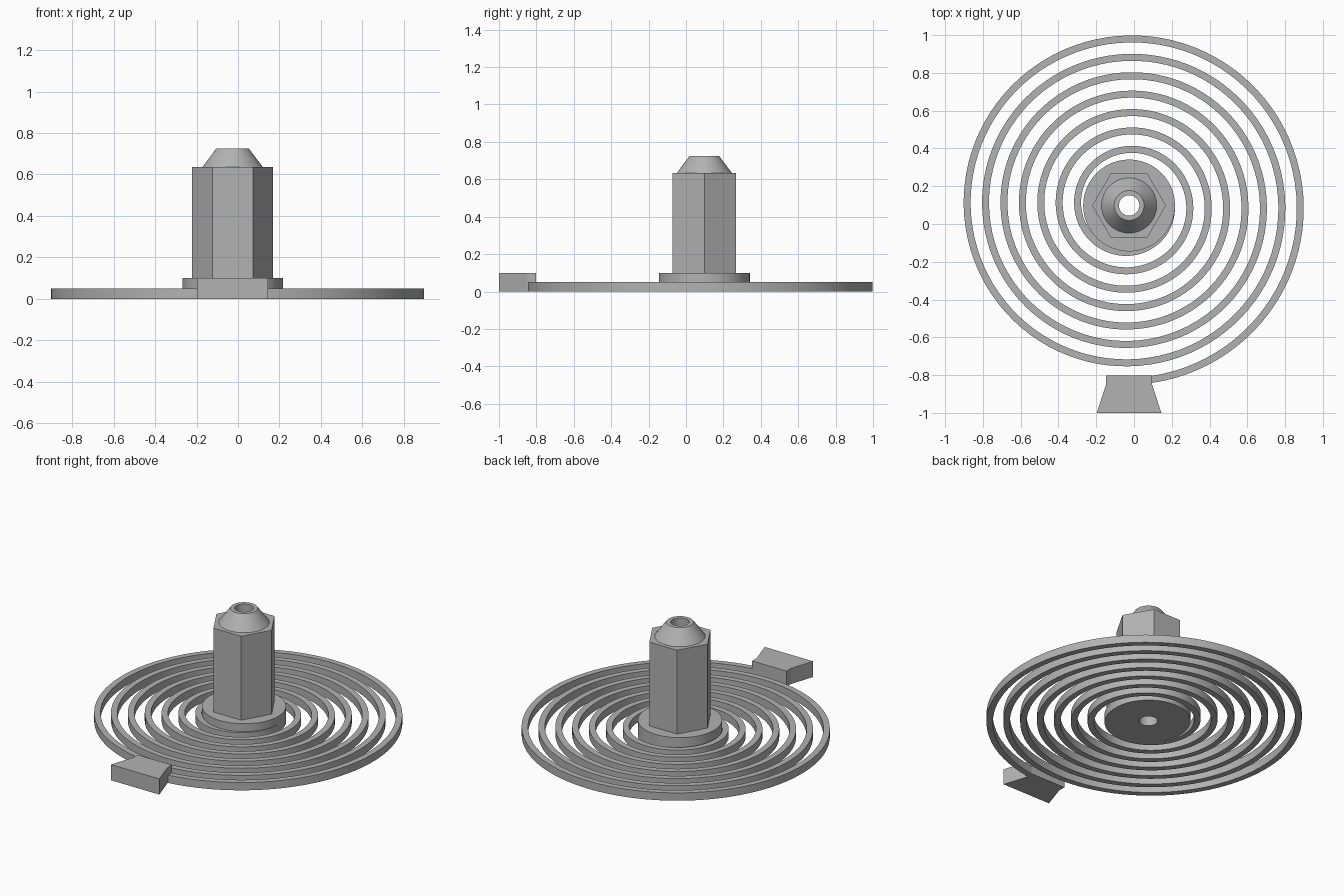
import bpy, bmesh
from math import sin, cos, pi, radians

cube = bpy.data.objects.get("Cube")
if cube:
    bpy.data.objects.remove(cube, do_unlink=True)

grey = bpy.data.materials.new("plain grey")
grey.use_nodes = True
colour = (0.45, 0.45, 0.45, 1)
grey.diffuse_color = colour
grey.node_tree.nodes["Principled BSDF"].inputs["Base Color"].default_value = colour

CX, CY = -0.026, 0.098   # axis shared by the spiral and the column
BORE = 0.054


def add_object(name, bm, smooth=False):
    bmesh.ops.recalc_face_normals(bm, faces=bm.faces[:])
    mesh = bpy.data.meshes.new(name)
    bm.to_mesh(mesh)
    bm.free()
    mesh.materials.append(grey)
    ob = bpy.data.objects.new(name, mesh)
    ob.location = (CX, CY, 0)
    bpy.context.collection.objects.link(ob)
    if smooth:
        bpy.ops.object.select_all(action='DESELECT')
        ob.select_set(True)
        bpy.context.view_layer.objects.active = ob
        bpy.ops.object.shade_smooth_by_angle(angle=radians(30))
    return ob


def bridge(bm, a, b):
    for i in range(len(a)):
        j = (i + 1) % len(a)
        bm.faces.new((a[i], a[j], b[j], b[i]))


def lathe(name, profile, sides, smooth):
    """Turn a closed (radius, z) profile around the axis."""
    bm = bmesh.new()
    rings = []
    for k in range(sides):
        t = 2 * pi * k / sides
        rings.append([bm.verts.new((r * cos(t), r * sin(t), z)) for r, z in profile])
    for k in range(sides):
        bridge(bm, rings[k], rings[(k + 1) % sides])
    return add_object(name, bm, smooth)


# Round base flange, hexagonal column and hollow conical tip
lathe("base_flange", [(BORE, 0), (0.243, 0), (0.243, 0.1), (BORE, 0.1)], 72, True)
lathe("hex_column", [(0.09, 0.1), (0.195, 0.1), (0.195, 0.635), (0.09, 0.635)], 6, False)
lathe("cone_tip", [(0.07, 0.1), (0.07, 0.635), (0.146, 0.635), (0.079, 0.725),
                   (BORE, 0.725), (BORE, 0.1)], 72, True)

# Flat spiral spring, winding inwards from the end block to the flange
bm = bmesh.new()
START, PITCH, WIDTH, HEIGHT = 0.949, 0.0975, 0.037, 0.05
TURNS, STEPS = 7.25, 96
sections = []
for k in range(int(TURNS * STEPS) + 1):
    turn = k / STEPS
    t = 2 * pi * turn - pi / 2
    outer = START - PITCH * turn
    corners = ((outer, 0), (outer, HEIGHT), (outer - WIDTH, HEIGHT), (outer - WIDTH, 0))
    sections.append([bm.verts.new((r * cos(t), r * sin(t), z)) for r, z in corners])
for a, b in zip(sections, sections[1:]):
    bridge(bm, a, b)
bm.faces.new(sections[0])
bm.faces.new(sections[-1])
add_object("spiral_spring", bm, True)

# Flared block at the outer end of the spring
bm = bmesh.new()
half = [(0.121, -0.9), (0.121, -0.945), (0.171, -1.098)]
outline = half + [(-x, y) for x, y in reversed(half)]
base = bm.faces.new([bm.verts.new((x, y, 0)) for x, y in outline])
top = bmesh.ops.extrude_face_region(bm, geom=[base], use_keep_orig=True)["geom"]
bmesh.ops.translate(bm, vec=(0, 0, 0.1), verts=[g for g in top if isinstance(g, bmesh.types.BMVert)])
add_object("end_block", bm)
